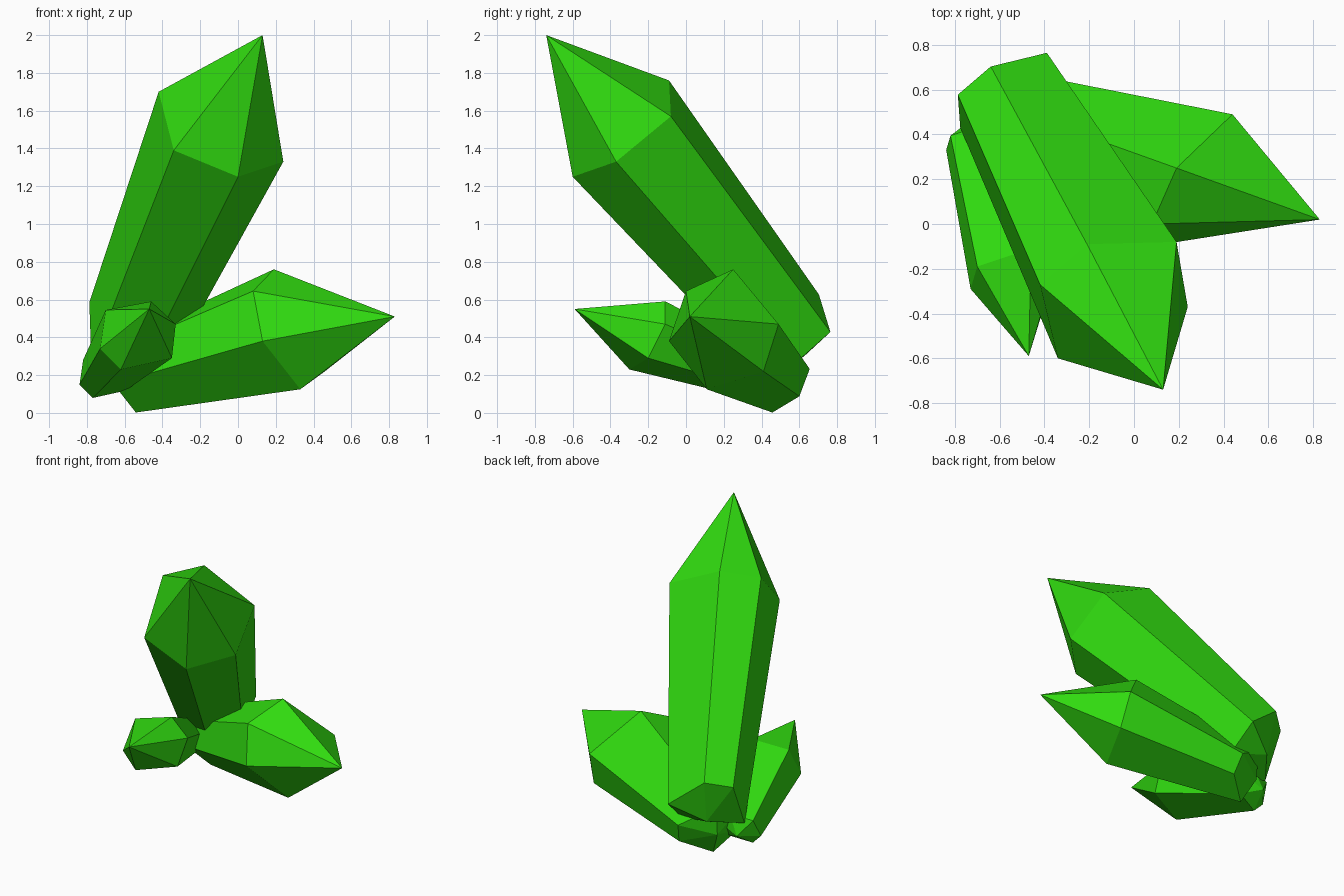
import bpy
import bmesh
from mathutils import Vector

default_cube = bpy.data.objects.get("Cube")
if default_cube:
    bpy.data.objects.remove(default_cube, do_unlink=True)

# Single crystal colour
green = bpy.data.materials.new("crystal_green")
green.use_nodes = True
colour = (0.03, 0.71, 0.005, 1.0)
green.diffuse_color = colour
shader = next(n for n in green.node_tree.nodes if n.type == "BSDF_PRINCIPLED")
shader.inputs["Base Color"].default_value = colour


def crystal(name, tip, shoulder, foot, taper, slides, root_depth):
    """Six-sided shard: pointed tip, shoulder ring, tapered foot ring, root point.

    The foot ring is the shoulder ring shrunk by taper around the foot centre;
    slides push single foot corners further down the axis.
    """
    ring = [Vector(p) for p in shoulder]
    centre = sum(ring, Vector()) / len(ring)
    foot = Vector(foot)
    axis = (centre - foot).normalized()

    bm = bmesh.new()
    top = [bm.verts.new(p) for p in ring]
    low = [bm.verts.new(foot + (p - centre) * taper - axis * slide)
           for p, slide in zip(ring, slides)]
    tip_vert = bm.verts.new(tip)
    root_vert = bm.verts.new(foot - axis * root_depth)

    # Tip facet, long side and root facet for every side
    for i in range(len(ring)):
        j = (i + 1) % len(ring)
        bm.faces.new((top[i], top[j], tip_vert))
        bm.faces.new((low[i], low[j], top[j], top[i]))
        bm.faces.new((low[j], low[i], root_vert))
    bmesh.ops.recalc_face_normals(bm, faces=bm.faces)

    mesh = bpy.data.meshes.new(name)
    bm.to_mesh(mesh)
    bm.free()
    mesh.materials.append(green)
    obj = bpy.data.objects.new(name, mesh)
    bpy.context.collection.objects.link(obj)
    return obj


# Tall shard leaning forward
crystal("tall_crystal",
        tip=(0.13, -0.74, 2.0),
        shoulder=[(-0.34, -0.6, 1.39), (0, -0.6, 1.25), (0.24, -0.37, 1.33),
                  (0.19, -0.08, 1.57), (-0.21, -0.09, 1.76), (-0.42, -0.27, 1.7)],
        foot=(-0.556, 0.532, 0.445),
        taper=0.7,
        slides=(0.14, 0.1, 0.1, 0.09, 0, 0),
        root_depth=0.18)

# Wide shard lying to the side
crystal("side_crystal",
        tip=(0.83, 0.02, 0.51),
        shoulder=[(0.19, 0.25, 0.76), (0.08, 0, 0.645), (0.13, -0.09, 0.38),
                  (0.33, 0.11, 0.125), (0.46, 0.41, 0.22), (0.44, 0.49, 0.47)],
        foot=(-0.576, 0.508, 0.187),
        taper=0.6,
        slides=(0, 0, 0, 0, -0.11, -0.09),
        root_depth=0.05)

# Small shard lying toward the front
crystal("small_crystal",
        tip=(-0.47, -0.59, 0.55),
        shoulder=[(-0.46, -0.11, 0.59), (-0.7, -0.19, 0.545), (-0.73, -0.29, 0.34),
                  (-0.62, -0.3, 0.23), (-0.35, -0.2, 0.29), (-0.33, -0.11, 0.47)],
        foot=(-0.712, 0.388, 0.195),
        taper=0.64,
        slides=(0,) * 6,
        root_depth=0.08)
